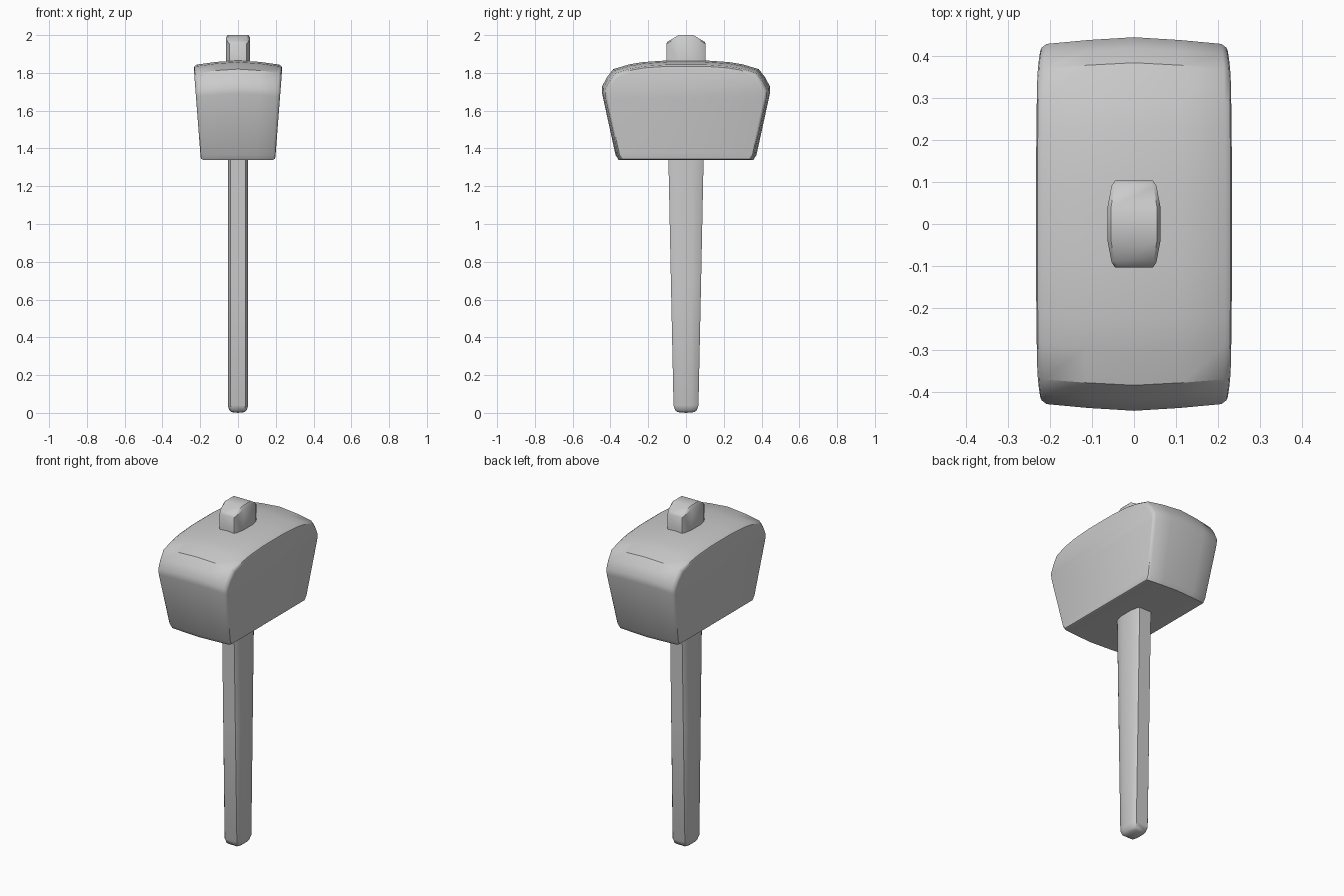
import bpy, bmesh, math

if "Cube" in bpy.data.objects:
    bpy.data.objects.remove(bpy.data.objects["Cube"])


def finish(name, bm, angle):
    bmesh.ops.recalc_face_normals(bm, faces=bm.faces[:])
    me = bpy.data.meshes.new(name)
    bm.to_mesh(me)
    bm.free()
    ob = bpy.data.objects.new(name, me)
    bpy.context.collection.objects.link(ob)
    bpy.ops.object.select_all(action='DESELECT')
    ob.select_set(True)
    bpy.context.view_layer.objects.active = ob
    bpy.ops.object.shade_smooth_by_angle(angle=math.radians(angle))
    return ob


def loft(bm, rings):
    rows = [[bm.verts.new(p) for p in r] for r in rings]
    n = len(rows[0])
    for a, b in zip(rows, rows[1:]):
        for i in range(n):
            j = (i + 1) % n
            bm.faces.new((a[i], a[j], b[j], b[i]))
    return rows


def strip_cap(bm, r):
    # rows of quads across a ring that is mirrored about its middle
    n = len(r)
    for i in range(n // 2 - 1):
        bm.faces.new((r[i], r[i + 1], r[n - 2 - i], r[n - 1 - i]))


# Head: crowned y-z profile lofted across the thickness, wider at the top
half = [(0.10, 1.866), (0.23, 1.857), (0.30, 1.845), (0.385, 1.82), (0.42, 1.775),
        (0.446, 1.725), (0.444, 1.69), (0.373, 1.365), (0.357, 1.34)]
profile = half + [(-y, z) for y, z in reversed(half)]
# thickness fraction, end inset, top inset, bottom inset
stations = [(1.0, 0.034, 0.044, 0.014), (0.985, 0.025, 0.031, 0.004),
            (0.93, 0.016, 0.022, 0.0), (0.5, 0.007, 0.008, 0.0)]
stations = ([(-f, a, b, c) for f, a, b, c in stations] + [(0, 0, 0, 0)]
            + stations[::-1])
rings = []
for f, end, top, low in stations:
    ring = []
    for y, z in profile:
        t = (z - 1.34) / 0.528
        zz = z + low * (1 - t) - top * t
        x = f * (0.198 + 0.036 * t)
        ring.append((x, y * (1 - end / 0.446), zz))
    rings.append(ring)
bm = bmesh.new()
rows = loft(bm, rings)
strip_cap(bm, rows[0])
strip_cap(bm, rows[-1])
finish("mallet_head", bm, 35)

# Handle: tapered rounded section that passes through the head
section = [(0.72, 1.0), (0.85, 0.88), (1.0, 0.40), (1.0, -0.40), (0.85, -0.88), (0.72, -1.0)]
section += [(-x, y) for x, y in reversed(section)]


def ring(z, rx, ry, crown=0.0):
    return [(x * rx, y * ry, z - crown * max(0, (abs(y) - 0.4) / 0.6)) for x, y in section]


bm = bmesh.new()
rows = loft(bm, [
    ring(0.004, 0.034, 0.044), ring(0.014, 0.046, 0.057), ring(0.04, 0.054, 0.066),
    ring(0.7, 0.054, 0.080), ring(1.34, 0.054, 0.093), ring(1.6, 0.058, 0.099),
    ring(1.85, 0.063, 0.104), ring(1.988, 0.063, 0.104, 0.034),
    ring(2.0, 0.055, 0.099, 0.036)])
strip_cap(bm, rows[-1])
foot = bm.verts.new((0, 0, 0))
for i in range(len(section)):
    bm.faces.new((rows[0][i], foot, rows[0][(i + 1) % len(section)]))
finish("handle", bm, 40)
